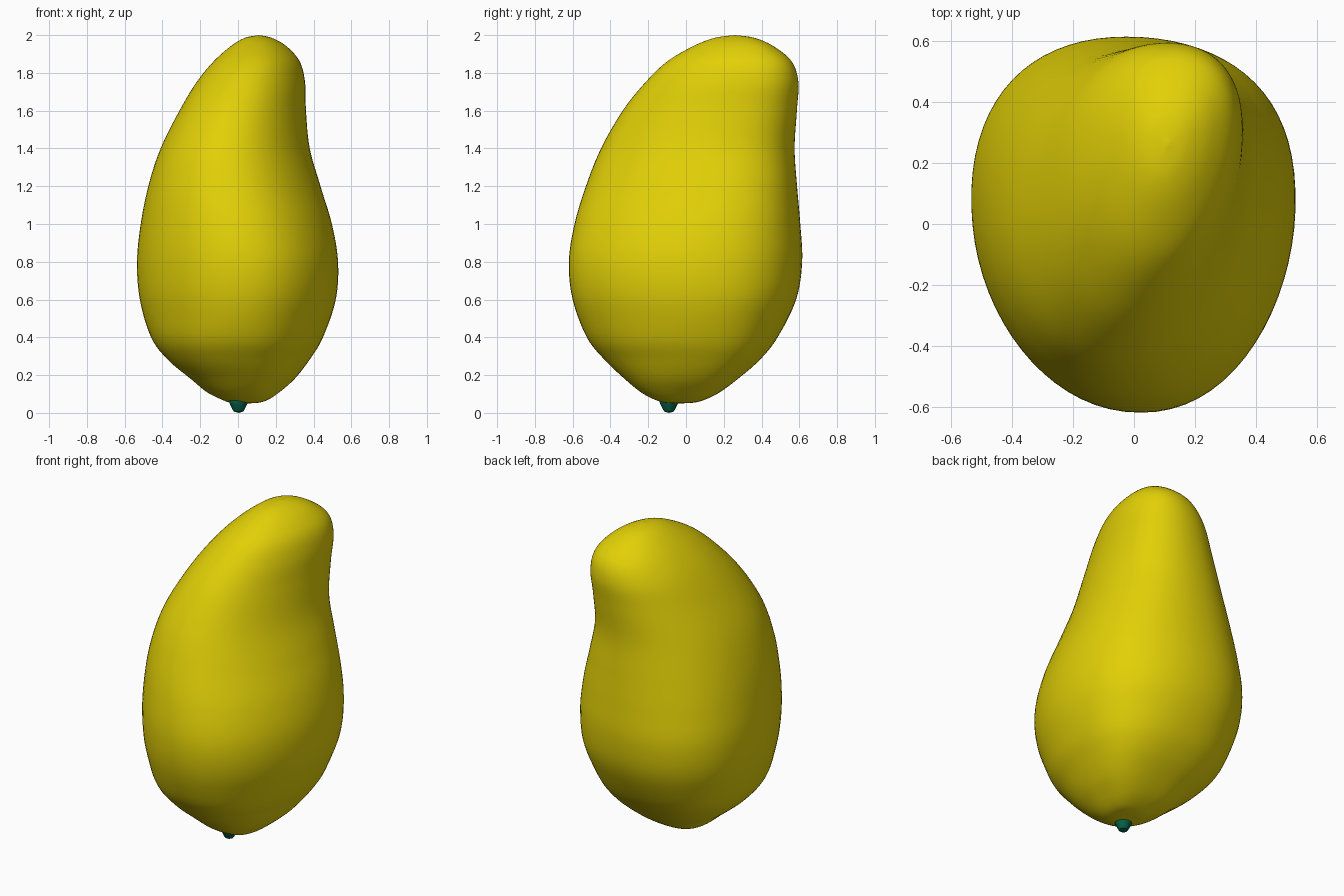
import bpy, bmesh, math
from mathutils import Vector

if "Cube" in bpy.data.objects:
    bpy.data.objects.remove(bpy.data.objects["Cube"])


def material(name, rgb):
    m = bpy.data.materials.new(name)
    m.diffuse_color = (*rgb, 1)
    m.use_nodes = True
    m.node_tree.nodes["Principled BSDF"].inputs["Base Color"].default_value = m.diffuse_color
    return m


yellow = material("mango_yellow", (0.76, 0.63, 0.002))
green = material("stem_green", (0.002, 0.13, 0.07))

# Fruit sections: z, x min, x max, y min, y max, diagonal skew
SECTIONS = [
    (0.050, 0.04, 0.04, -0.05, -0.05, -0.1),
    (0.054, -0.04, 0.11, -0.11, 0.04, -0.1),
    (0.07, -0.085, 0.16, -0.165, 0.10, -0.1),
    (0.11, -0.165, 0.22, -0.24, 0.18, -0.06),
    (0.18, -0.25, 0.30, -0.325, 0.275, -0.02),
    (0.28, -0.37, 0.378, -0.43, 0.39, 0.0),
    (0.40, -0.46, 0.45, -0.525, 0.485, -0.02),
    (0.60, -0.52, 0.518, -0.60, 0.583, -0.04),
    (0.80, -0.535, 0.53, -0.62, 0.615, -0.04),
    (1.00, -0.515, 0.497, -0.59, 0.605, 0.0),
    (1.20, -0.475, 0.437, -0.53, 0.588, 0.06),
    (1.40, -0.41, 0.38, -0.45, 0.575, 0.11),
    (1.60, -0.31, 0.36, -0.335, 0.587, 0.15),
    (1.75, -0.22, 0.355, -0.215, 0.595, 0.16),
    (1.86, -0.13, 0.327, -0.10, 0.56, 0.16),
    (1.94, -0.04, 0.258, 0.035, 0.465, 0.16),
    (1.985, 0.035, 0.18, 0.15, 0.365, 0.16),
    (2.0, 0.11, 0.11, 0.26, 0.26, 0.16),
]
SEG, SUB = 72, 6


def catmull(p, t):
    return [0.5 * (2 * b + (c - a) * t + (2 * a - 5 * b + 4 * c - d) * t * t
                   + (3 * b - a - 3 * c + d) * t ** 3) for a, b, c, d in zip(*p)]


def spow(v, n):
    return math.copysign(abs(v) ** (2 / n), v)


def finish(bm, name, mat):
    bmesh.ops.recalc_face_normals(bm, faces=bm.faces)
    me = bpy.data.meshes.new(name)
    bm.to_mesh(me)
    bm.free()
    ob = bpy.data.objects.new(name, me)
    bpy.context.collection.objects.link(ob)
    me.materials.append(mat)
    return ob


def loft(bm, rings):
    rings = [[bm.verts.new(p) for p in r] for r in rings]
    for a, b in zip(rings, rings[1:]):
        n = max(len(a), len(b))
        for i in range(n):
            j = (i + 1) % n
            if len(a) == 1:
                bm.faces.new((a[0], b[j], b[i]))
            elif len(b) == 1:
                bm.faces.new((a[i], a[j], b[0]))
            else:
                bm.faces.new((a[i], a[j], b[j], b[i]))


# Fruit body: smooth loft through skewed, slightly egg-shaped sections
rows = []
for k in range(len(SECTIONS) - 1):
    pts = [SECTIONS[min(max(k + o, 0), len(SECTIONS) - 1)] for o in (-1, 0, 1, 2)]
    rows += [catmull(pts, s / SUB) for s in range(SUB)]
rows.append(SECTIONS[-1])
rings = []
for k, (z, x0, x1, y0, y1, skew) in enumerate(rows):
    cx, cy, a, b = (x0 + x1) / 2, (y0 + y1) / 2, (x1 - x0) / 2, (y1 - y0) / 2
    if k in (0, len(rows) - 1):
        rings.append([Vector((cx, cy, z))])
        continue
    n = 2.1 + 0.35 * max(0, 1 - 2 * z)
    ring = []
    for i in range(SEG):
        t = 2 * math.pi * i / SEG
        c = math.cos(t)
        ring.append(Vector((cx + a * spow(math.cos(t - skew), n),
                            cy + b * spow(math.sin(t), n) + (0.16 + 0.05 * c) * a * c * c, z)))
    rings.append(ring)
bm = bmesh.new()
loft(bm, rings)
fruit = finish(bm, "mango_fruit", yellow)
fruit.data.shade_smooth()

# Stem stub under the fruit
STEM = [(0.09, 0.05), (0.062, 0.052), (0.045, 0.045), (0.018, 0.032), (0.007, 0.025)]
bm = bmesh.new()
rings = [[Vector((0.003 + r * math.cos(i * math.pi / 6), -0.09 + r * math.sin(i * math.pi / 6), z))
          for i in range(12)] for z, r in STEM]
rings = [[Vector((0.003, -0.09, 0.095))]] + rings + [[Vector((0.005, -0.09, 0.0))]]
loft(bm, rings)
stem = finish(bm, "stem", green)
bpy.context.view_layer.objects.active = stem
stem.select_set(True)
bpy.ops.object.shade_smooth_by_angle(angle=math.radians(40))
